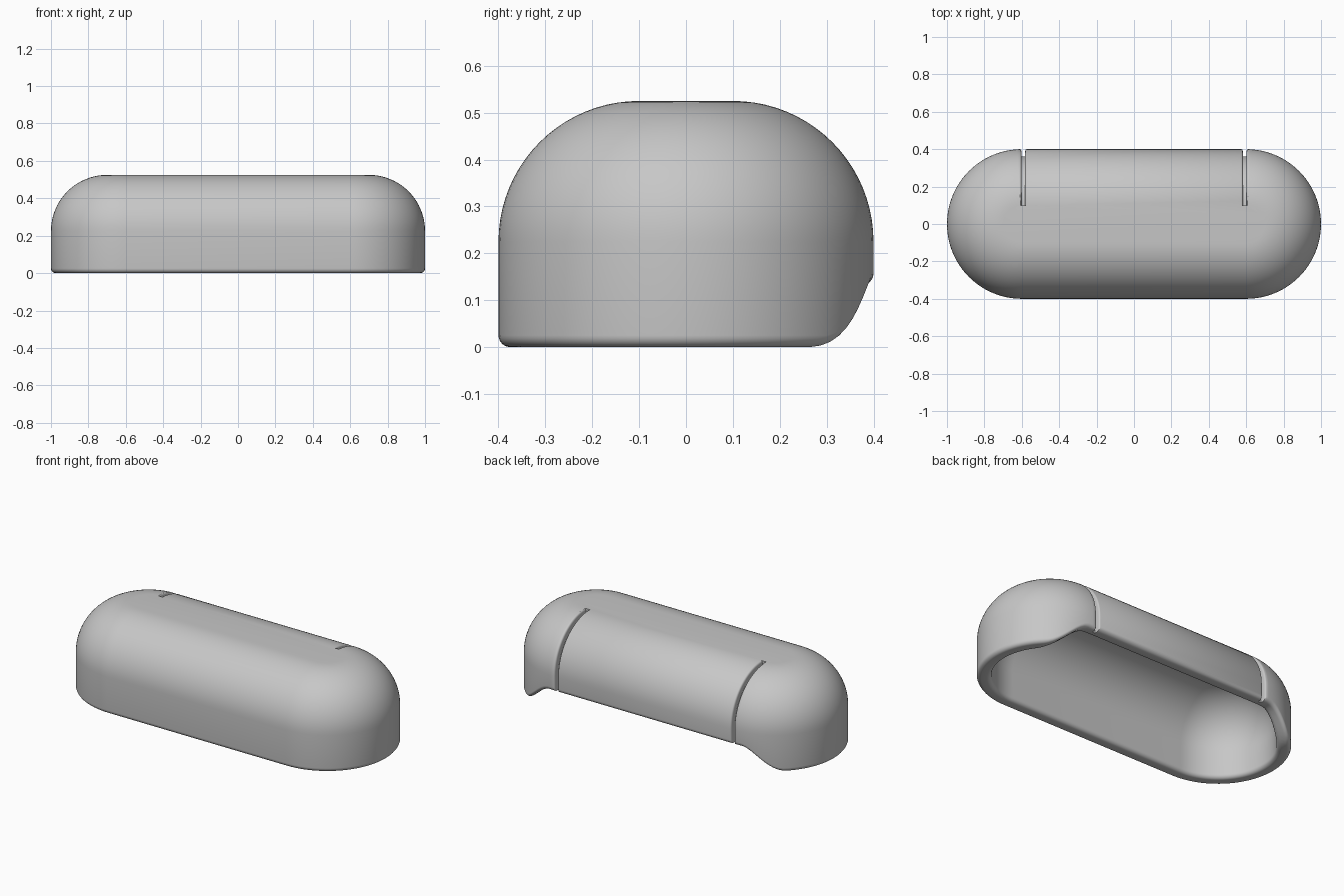
import bpy, bmesh, math

if "Cube" in bpy.data.objects:
    bpy.data.objects.remove(bpy.data.objects["Cube"])

HALF, RAD = 0.6, 0.4          # footprint: straight half length, end radius
DOME, SPRING = 0.3, 0.225     # edge rounding radius and the height it starts at
WALL, LIP = 0.08, 0.025       # shell thickness, rim rounding
INNER_DOME = 0.28             # rounding of the hollow's ceiling
INNER_SPRING = SPRING + DOME - WALL - INNER_DOME
GROOVE_X, GROOVE_DEPTH = 0.592, 0.038
ARC = 48

grey = bpy.data.materials.new("plain grey")
grey.use_nodes = True
colour = (0.57, 0.57, 0.57, 1)
grey.diffuse_color = colour
grey.node_tree.nodes["Principled BSDF"].inputs["Base Color"].default_value = colour


def rim_height(x, y):
    """Raised rim along the back, easing down to the ground at both ends."""
    if y <= 0:
        return 0
    t = min(1, max(0, (0.87 - abs(x)) / 0.23))
    return 0.132 * t * t * (3 - 2 * t)


def quarter(steps):
    return [math.pi / 2 * i / steps for i in range(steps + 1)]


# Plan columns: (centre x, x direction, y direction, groove depth)
groove = [(-0.018, 0), (-0.014, 0.002), (-0.011, 0.006), (-0.01, 0.012), (-0.01, GROOVE_DEPTH)]
groove += [(-o, d) for o, d in reversed(groove)]
angles = [-math.pi / 2 + math.pi * i / ARC for i in range(1, ARC)]
columns = [(HALF, math.cos(a), math.sin(a), 0) for a in angles]
for centre in (GROOVE_X, -GROOVE_X):
    columns += [(centre - o, 0, 1, d) for o, d in groove]
columns += [(-HALF, -math.cos(a), math.sin(a), 0) for a in reversed(angles)]
columns += [(-HALF, 0, -1, 0), (HALF, 0, -1, 0)]

# Section from inner ceiling, around the rim, to the outer top:
# (inset, height, kind)
section = [(WALL + INNER_DOME * (1 - math.sin(a)), INNER_SPRING + INNER_DOME * math.cos(a), "inner")
           for a in quarter(16)]
section += [(WALL - LIP * (1 - math.cos(a)), LIP * (1 - math.sin(a)), "rim") for a in quarter(6)]
section += [(LIP * (1 - math.sin(a)), LIP * (1 - math.cos(a)), "rim") for a in quarter(6)]
section += [(DOME * (1 - math.cos(a)), SPRING + DOME * math.sin(a), "outer") for a in quarter(20)]
section.append((DOME, SPRING + DOME, "cap"))


def place(column, point):
    cx, dx, dy, depth = column
    inset, z, kind = point
    if kind == "outer" and depth:
        # push the outer skin inward along its normal
        k = (DOME - depth) / DOME
        inset, z = DOME - (DOME - inset) * k, SPRING + (z - SPRING) * k
    elif kind == "rim":
        inset = max(inset, depth)
    x, y = cx + dx * (RAD - inset), dy * (RAD - inset)
    if kind == "rim":
        z += rim_height(x, y)
    return x, y, z


# Shell: section swept around the rounded plan
bm = bmesh.new()
rings = [[bm.verts.new(place(c, p)) for c in columns] for p in section]
n = len(columns)
for low, high in zip(rings, rings[1:]):
    for i in range(n):
        j = (i + 1) % n
        bm.faces.new((low[i], low[j], high[j], high[i]))
bm.faces.new(rings[-1])
bm.faces.new(rings[0][::-1])
bmesh.ops.remove_doubles(bm, verts=bm.verts, dist=0.0001)
bmesh.ops.recalc_face_normals(bm, faces=bm.faces)

mesh = bpy.data.meshes.new("hollow_cover")
bm.to_mesh(mesh)
bm.free()
mesh.materials.append(grey)
cover = bpy.data.objects.new("hollow_cover", mesh)
bpy.context.collection.objects.link(cover)
bpy.context.view_layer.objects.active = cover
cover.select_set(True)
bpy.ops.object.shade_smooth_by_angle(angle=math.radians(35))
